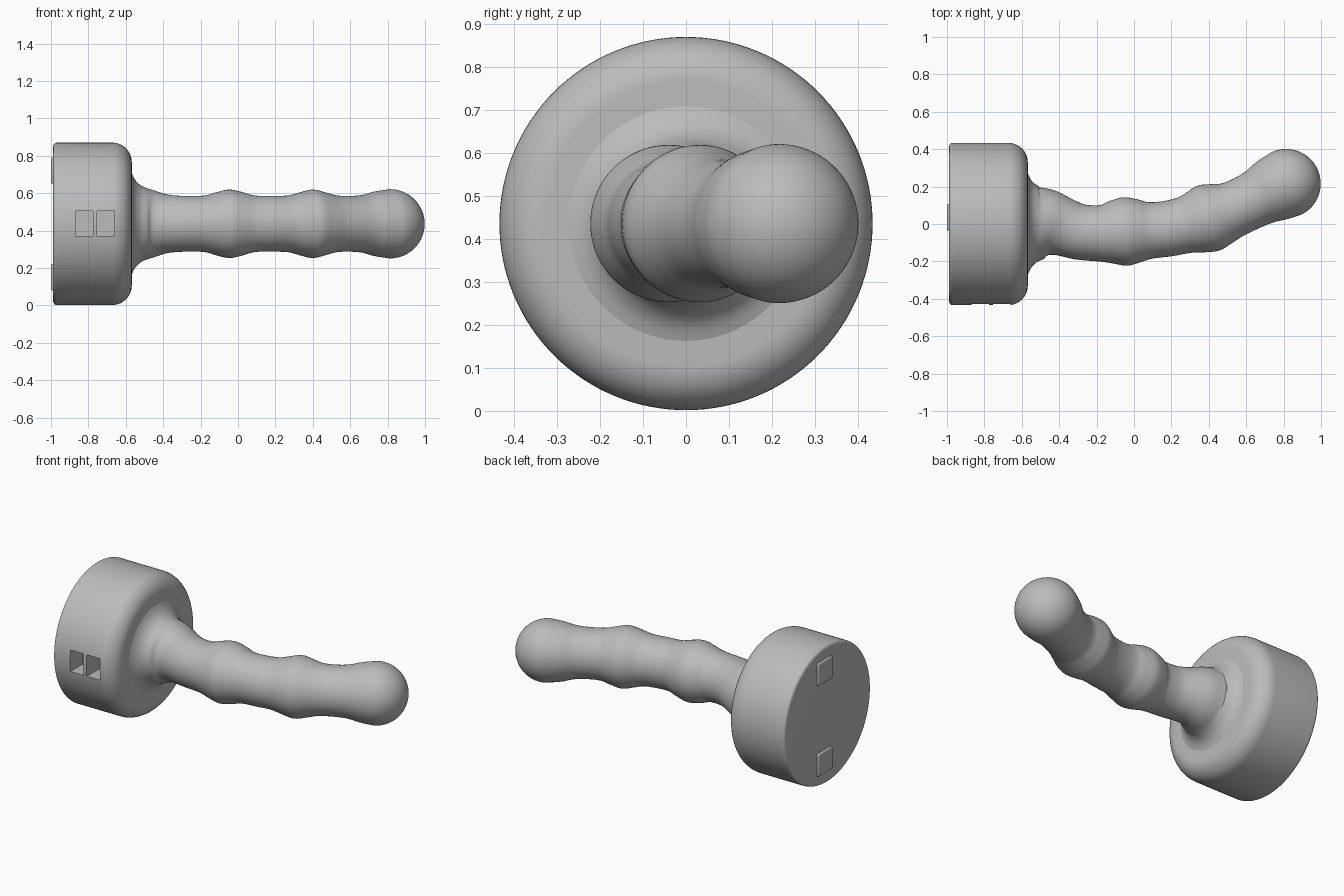
import bpy, bmesh, math
from mathutils import Vector

cube = bpy.data.objects.get("Cube")
if cube:
    bpy.data.objects.remove(cube, do_unlink=True)

CZ = 0.436   # height of the main axis
R = 0.434    # base radius

grey = bpy.data.materials.new("plain grey")
grey.use_nodes = True
grey.diffuse_color = (0.5, 0.5, 0.5, 1)
grey.node_tree.nodes["Principled BSDF"].inputs["Base Color"].default_value = (0.5, 0.5, 0.5, 1)


def finish(name, bm, angle=35):
    bmesh.ops.recalc_face_normals(bm, faces=bm.faces)
    mesh = bpy.data.meshes.new(name)
    bm.to_mesh(mesh)
    bm.free()
    ob = bpy.data.objects.new(name, mesh)
    bpy.context.collection.objects.link(ob)
    mesh.materials.append(grey)
    smooth(ob, angle)
    return ob


def smooth(ob, angle):
    bpy.ops.object.select_all(action='DESELECT')
    ob.select_set(True)
    bpy.context.view_layer.objects.active = ob
    bpy.ops.object.shade_smooth_by_angle(angle=math.radians(angle))


def sweep(name, sections, sides):
    """Skin circles given as (centre, tangent, radius), capping both ends."""
    bm = bmesh.new()
    rings = []
    for c, t, r in sections:
        side = Vector((-t.y, t.x, 0)).normalized()
        rings.append([bm.verts.new(c + r * (side * math.cos(a) + Vector((0, 0, math.sin(a)))))
                      for a in (2 * math.pi * i / sides for i in range(sides))])
    for a, b in zip(rings, rings[1:]):
        for i in range(sides):
            j = (i + 1) % sides
            bm.faces.new((a[i], a[j], b[j], b[i]))
    bm.faces.new(rings[0])
    bm.faces.new(rings[-1])
    return finish(name, bm)


def box(name, lo, hi):
    bm = bmesh.new()
    bmesh.ops.create_cube(bm, size=1)
    for v in bm.verts:
        v.co = Vector([l + (h - l) * (c + 0.5) for l, h, c in zip(lo, hi, v.co)])
    return finish(name, bm)


def bevel(ob, width):
    mod = ob.modifiers.new("rounding", 'BEVEL')
    mod.width, mod.segments = width, 3


# Round base with a small rear edge and a large front rounding
X = Vector((1, 0, 0))
profile = []
for x, rad, start in ((-0.968, 0.02, 90), (-0.672, 0.104, 0)):
    for k in range(13):
        a = math.radians(90 * k / 12)
        dx = -math.cos(a) if start else math.sin(a)
        dr = math.sin(a) if start else math.cos(a)
        profile.append((x + rad * dx, R - rad + rad * dr))
base = sweep("base", [(Vector((x, 0, CZ)), X, r) for x, r in profile], 128)

# Two square pockets cut into the front side
for n, x in enumerate((-0.868, -0.754)):
    cutter = box(f"pocket_cutter_{n + 1}", (x, -0.6, 0.37), (x + 0.093, -0.31, 0.505))
    cutter.hide_render = True
    cutter.hide_viewport = True
    cut = base.modifiers.new("pocket", 'BOOLEAN')
    cut.object, cut.operation, cut.solver = cutter, 'DIFFERENCE', 'EXACT'
bpy.context.view_layer.update()
cut_mesh = bpy.data.meshes.new_from_object(base.evaluated_get(bpy.context.evaluated_depsgraph_get()))
base.modifiers.clear()
base.data = cut_mesh
smooth(base, 35)
for ob in [o for o in bpy.data.objects if o.name.startswith("pocket_cutter")]:
    bpy.data.objects.remove(ob, do_unlink=True)

# Raised pads on the rear face
for name, z in (("lower_pad", 0.08), ("upper_pad", 0.65)):
    bevel(box(name, (-1.0, -0.035, z), (-0.97, 0.108, z + 0.142)), 0.008)

# Handle stations: x, y of the centre line, radius
stations = [(-0.575, 0, 0.29), (-0.55, 0, 0.235), (-0.51, 0.002, 0.2), (-0.45, 0.003, 0.179),
            (-0.38, -0.015, 0.157), (-0.29, -0.042, 0.149), (-0.18, -0.05, 0.151),
            (-0.115, -0.045, 0.169), (-0.045, -0.04, 0.183), (0.025, -0.037, 0.169),
            (0.09, -0.034, 0.151), (0.18, -0.025, 0.149), (0.27, -0.006, 0.152),
            (0.335, 0.011, 0.169), (0.4, 0.032, 0.183), (0.465, 0.054, 0.168),
            (0.525, 0.076, 0.152), (0.6, 0.11, 0.149), (0.67, 0.145, 0.155),
            (0.735, 0.179, 0.173), (0.813, 0.216, 0.185)]
pts = [Vector(p) for p in stations]
pts = [2 * pts[0] - pts[1]] + pts + [2 * pts[-1] - pts[-2]]
path = []
for a, b, c, d in zip(pts, pts[1:], pts[2:], pts[3:]):
    for k in range(5):
        t = k / 5
        path.append(0.5 * (2 * b + (c - a) * t + (2 * a - 5 * b + 4 * c - d) * t * t
                           + (3 * b - a - 3 * c + d) * t ** 3))
path.append(pts[-2])

sections = []
for i, p in enumerate(path):
    step = path[min(i + 3, len(path) - 1)] - path[max(i - 3, 0)]
    tangent = Vector((step.x, step.y, 0)).normalized()
    if p.x < -0.5:
        tangent = X
    sections.append((Vector((p.x, p.y, CZ)), tangent, p.z))

# Ball end closes the handle
tip, direction, radius = sections[-1]
for k in range(1, 25):
    a = math.radians(89 * k / 24)
    sections.append((tip + direction * radius * math.sin(a), direction, radius * math.cos(a)))
sweep("handle", sections, 72)
